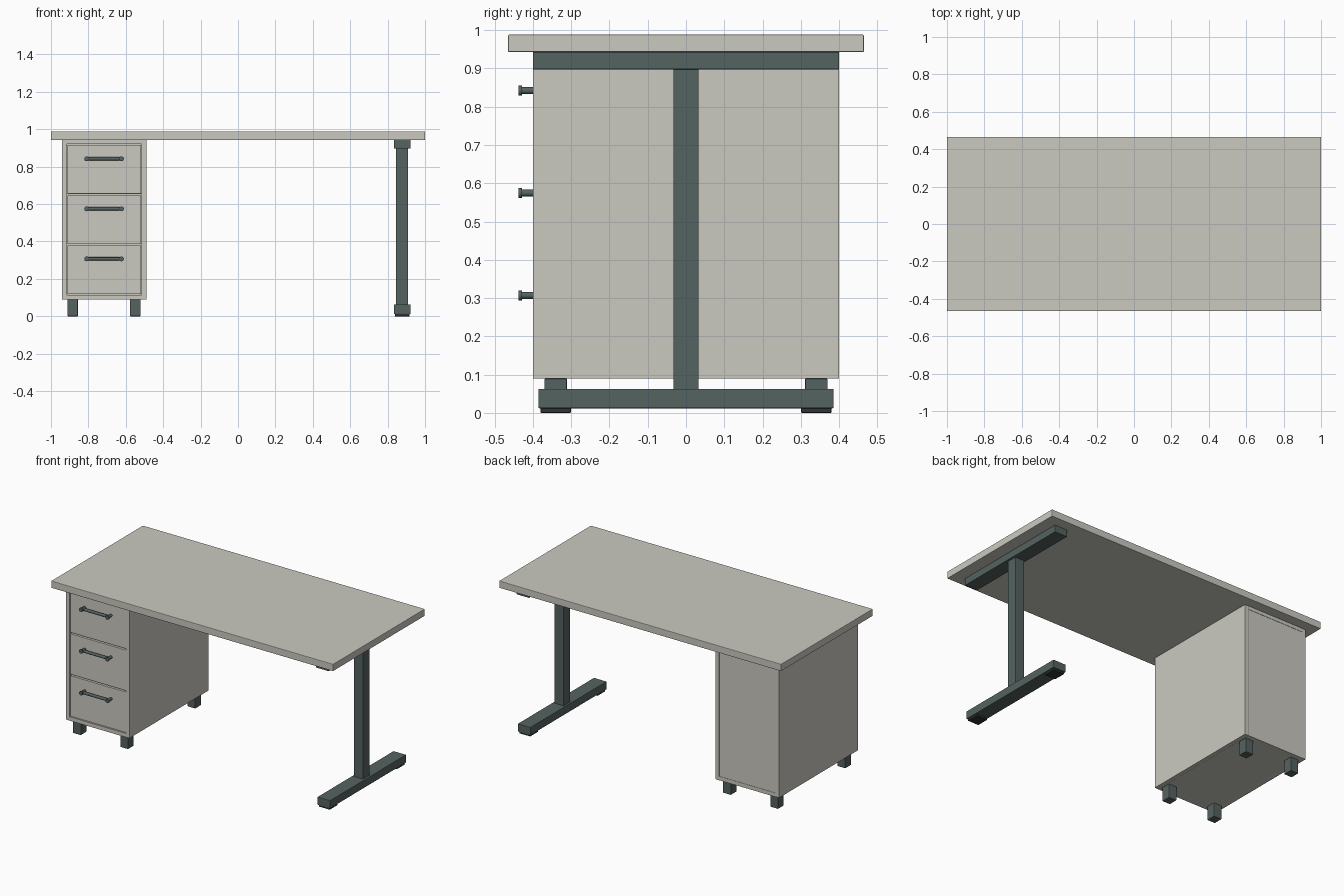
import bpy, math

if "Cube" in bpy.data.objects:
    bpy.data.objects.remove(bpy.data.objects["Cube"])


def material(name, rgb):
    m = bpy.data.materials.new(name)
    m.diffuse_color = (*rgb, 1)
    m.use_nodes = True
    m.node_tree.nodes["Principled BSDF"].inputs["Base Color"].default_value = m.diffuse_color
    return m


BOARD = material("board", (0.60, 0.59, 0.53))
METAL = material("dark_metal", (0.09, 0.125, 0.12))
RUBBER = material("rubber", (0.03, 0.035, 0.035))


def box(name, x, y, z, mat, bevel=0.0):
    """Box from (min, max) ranges on each axis."""
    bpy.ops.mesh.primitive_cube_add(
        size=1, location=[(a + b) / 2 for a, b in (x, y, z)])
    o = bpy.context.object
    o.name = name
    o.scale = [b - a for a, b in (x, y, z)]
    bpy.ops.object.transform_apply(location=False, rotation=False, scale=True)
    o.data.materials.append(mat)
    if bevel:
        mod = o.modifiers.new("Bevel", "BEVEL")
        mod.width = bevel
        mod.segments = 2
    return o


def rod(name, loc, radius, length, axis, mat):
    """Cylinder lying along x or y."""
    rot = (0, math.pi / 2, 0) if axis == "x" else (math.pi / 2, 0, 0)
    bpy.ops.mesh.primitive_cylinder_add(
        vertices=20, radius=radius, depth=length, location=loc, rotation=rot)
    o = bpy.context.object
    o.name = name
    o.data.materials.append(mat)
    bpy.ops.object.shade_smooth_by_angle()


# Desk top
box("desk_top", (-1, 1), (-0.465, 0.465), (0.943, 0.988), BOARD, 0.003)

# Cabinet carcass
X0, X1, T = -0.94, -0.49, 0.025
Y0, Y1, Z0, Z1 = -0.4, 0.4, 0.09, 0.943
box("cabinet_left_side", (X0, X0 + T), (Y0, Y1), (Z0, Z1), BOARD, 0.001)
box("cabinet_right_side", (X1 - T, X1), (Y0, Y1), (Z0, Z1), BOARD, 0.001)
inner = (X0 + T, X1 - T)
box("cabinet_bottom", inner, (Y0, Y1), (Z0, Z0 + T), BOARD)
box("cabinet_top", inner, (Y0, Y1), (Z1 - 0.022, Z1), BOARD)
box("cabinet_back", inner, (Y1 - 0.022, Y1 - 0.002), (Z0 + T, Z1 - 0.022), BOARD)

# Drawers with bar handles
for i in range(3):
    z = 0.118 + i * 0.2685
    box(f"drawer_front_{i}", (inner[0] + 0.003, inner[1] - 0.003),
        (Y0 + 0.004, Y0 + 0.024), (z, z + 0.26), BOARD, 0.001)
    box(f"drawer_box_{i}", (inner[0] + 0.01, inner[1] - 0.01),
        (Y0 + 0.024, Y1 - 0.04), (z + 0.01, z + 0.22), BOARD)
    hz = 0.307 + i * 0.2675
    for side, hx in (("left", -0.809), ("right", -0.623)):
        rod(f"handle_post_{i}_{side}", (hx, -0.413, hz), 0.009, 0.034, "y", METAL)
        rod(f"handle_cap_{i}_{side}", (hx, -0.4325, hz), 0.013, 0.009, "y", METAL)
    rod(f"handle_bar_{i}", (-0.716, -0.421, hz), 0.009, 0.186, "x", METAL)

# Cabinet feet
for sx, x in (("left", (-0.912, -0.856)), ("right", (-0.577, -0.521))):
    for sy, y in (("front", (-0.37, -0.311)), ("back", (0.311, 0.37))):
        box(f"cabinet_foot_{sx}_{sy}", x, y, (0, 0.09), METAL, 0.003)

# T-shaped leg on the right
box("leg_top_bar", (0.833, 0.923), (-0.4, 0.4), (0.897, 0.943), METAL, 0.003)
box("leg_column", (0.845, 0.91), (-0.033, 0.033), (0.06, 0.9), METAL, 0.002)
box("leg_base_bar", (0.833, 0.923), (-0.386, 0.386), (0.012, 0.063), METAL, 0.003)
for name, y in (("front", (-0.38, -0.301)), ("back", (0.301, 0.38))):
    box(f"leg_pad_{name}", (0.839, 0.917), y, (0, 0.013), RUBBER, 0.002)
